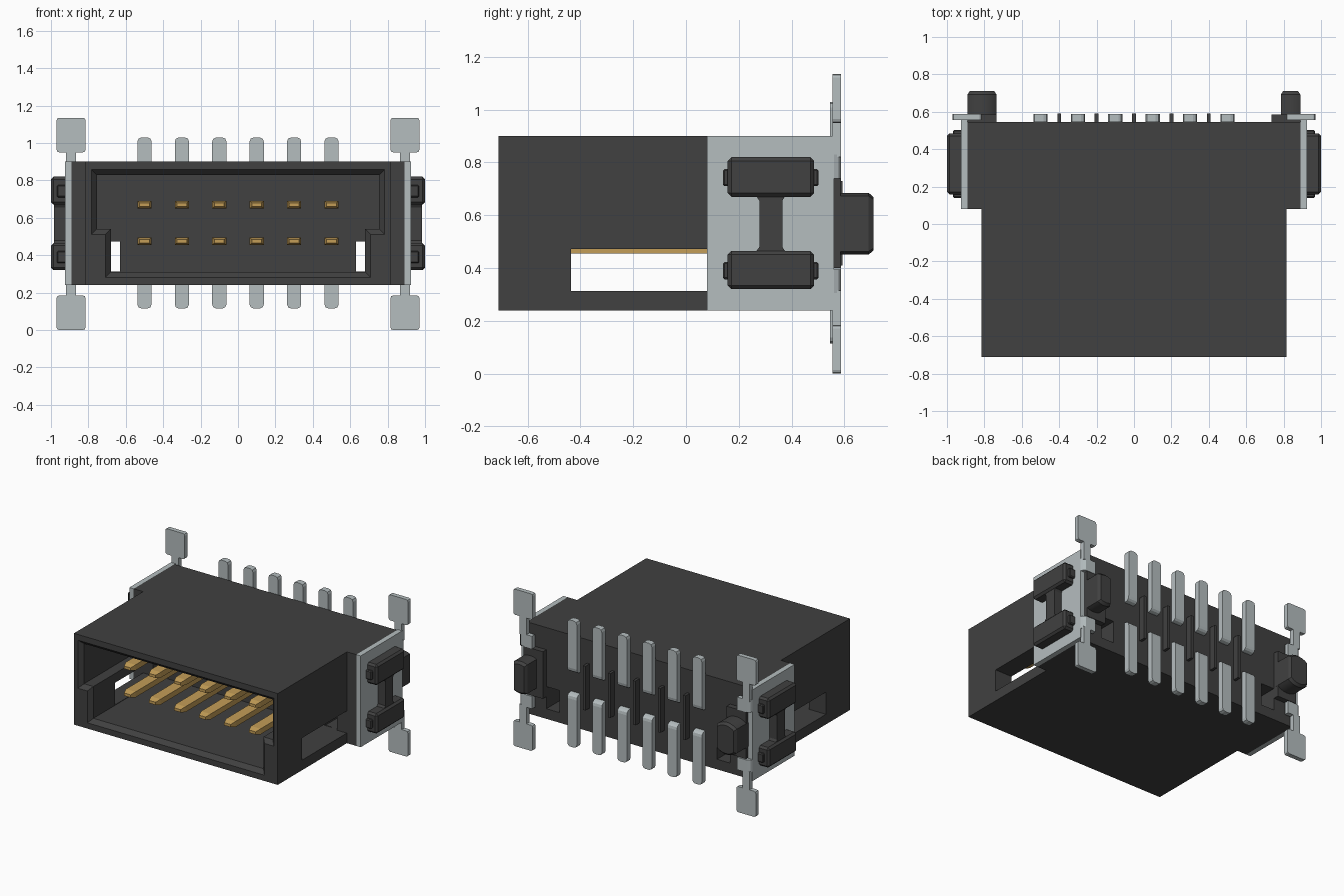
import bpy, bmesh, math

cube = bpy.data.objects.get("Cube")
if cube:
    bpy.data.objects.remove(cube, do_unlink=True)


def material(name, rgb):
    m = bpy.data.materials.new(name)
    m.use_nodes = True
    m.diffuse_color = (*rgb, 1)
    m.node_tree.nodes["Principled BSDF"].inputs["Base Color"].default_value = (*rgb, 1)
    return m


DARK = material("dark plastic", (0.052, 0.052, 0.052))
SILVER = material("silver metal", (0.46, 0.51, 0.52))
GOLD = material("gold contact", (0.55, 0.34, 0.095))


def loft(name, sections, axis, mat, bevel=0.0, pick=None, segments=2):
    """Join matching outlines [(position on axis, points), ...] into a solid."""
    place = {"x": lambda p, d: (d, p[0], p[1]),
             "y": lambda p, d: (p[0], d, p[1]),
             "z": lambda p, d: (p[0], p[1], d)}[axis]
    bm = bmesh.new()
    rings = [[bm.verts.new(place(p, d)) for p in pts] for d, pts in sections]
    n = len(rings[0])
    bm.faces.new(rings[0])
    bm.faces.new(rings[-1][::-1])
    for a, b in zip(rings, rings[1:]):
        for i in range(n):
            bm.faces.new((a[i], b[i], b[(i + 1) % n], a[(i + 1) % n]))
    bmesh.ops.recalc_face_normals(bm, faces=bm.faces)
    if bevel:
        edges = [e for e in bm.edges if pick is None or pick(*[v.co for v in e.verts])]
        bmesh.ops.bevel(bm, geom=edges, offset=bevel, segments=segments,
                        profile=0.5, affect='EDGES')
    mesh = bpy.data.meshes.new(name)
    bm.to_mesh(mesh)
    bm.free()
    mesh.materials.append(mat)
    ob = bpy.data.objects.new(name, mesh)
    bpy.context.collection.objects.link(ob)
    return ob


def prism(name, pts, axis, a, b, mat, **kw):
    return loft(name, [(a, pts), (b, pts)], axis, mat, **kw)


def rect(a, b, c, d):
    return [(a, c), (b, c), (b, d), (a, d)]


def box(name, x, y, z, mat, **kw):
    return prism(name, rect(*x, *y), "z", *z, mat, **kw)


def activate(ob):
    bpy.ops.object.select_all(action='DESELECT')
    ob.select_set(True)
    bpy.context.view_layer.objects.active = ob


def cut(ob, cutter):
    activate(ob)
    mod = ob.modifiers.new("cut", 'BOOLEAN')
    mod.operation = 'DIFFERENCE'
    mod.solver = 'EXACT'
    mod.object = cutter
    bpy.ops.object.modifier_apply(modifier=mod.name)
    bpy.data.objects.remove(cutter, do_unlink=True)


# Housing: narrow front, wider rear shoulders
housing = prism("housing", [(-.815, -.71), (.815, -.71), (.815, .08), (.89, .08),
                            (.89, .545), (-.89, .545), (-.89, .08), (-.815, .08)],
                "z", .24, .9, DARK)


def tee(c):
    """Stepped socket outline, grown outwards by c."""
    w, n = .755 + c, .68 + c
    return [(-n, .31 - c), (n, .31 - c), (n, .54 - c), (w, .54 - c),
            (w, .83 + c), (-w, .83 + c), (-w, .54 - c), (-n, .54 - c)]


# Socket with chamfered mouth
cut(housing, loft("socket_cutter", [(-.72, tee(.038)), (-.68, tee(0)), (.1, tee(0))], "y", DARK))
for s in (1, -1):
    # Side window, then its passage through the rear wall
    cut(housing, box("window_cutter", sorted((s * .63, s * .86)), (-.435, .079),
                     (.313, .473), DARK))
    cut(housing, box("passage_cutter", sorted((s * .63, s * .735)), (.05, .6),
                     (.313, .473), DARK))


def mirrored(pts, s):
    return [(s * x, y) for x, y in pts]


def flip(pts, up, centre):
    return pts if up else [(a, 2 * centre - b) for a, b in pts]


# Contacts: gold pins in front, silver bent tails behind
for row, up in (("upper", True), ("lower", False)):
    zc = .67 if up else .475
    for i in range(6):
        x = (i - 2.5) * .2
        big = rect(x - .038, x + .038, zc - .02, zc + .02)
        tip = rect(x - .026, x + .026, zc - .010, zc + .010)
        loft(f"{row}_pin_{i + 1}", [(-.55, tip), (-.51, big), (.12, big)], "y", GOLD)
        profile = flip([(.5, .65), (.555, .65), (.573, .655), (.584, .666), (.588, .684),
                        (.588, 1.03), (.545, 1.03), (.545, .70), (.535, .69), (.5, .69)],
                       up, .5725)
        end = 1.03 if up else .115
        prism(f"{row}_tail_{i + 1}", profile, "x", x - .038, x + .038, SILVER, bevel=.022,
              pick=lambda a, b: abs(a.z - end) < .001 and abs(b.z - end) < .001
              and abs(a.x - b.x) < .001)

# Thin ribs between the tails
for i in range(5):
    x = (i - 2) * .2
    box(f"rear_rib_{i + 1}", (x - .01, x + .01), (.53, .592), (.41, .73), DARK)

ZM = .5675
for side, s in (("left", 1), ("right", -1)):
    # Side shield plate with waisted opening around the latch
    plate = box(f"{side}_shield", sorted((s * .89, s * .925)), (.08, .56), (.24, .9), SILVER)

    # Rear bends, necks and solder tabs
    for row, up in (("upper", True), ("lower", False)):
        def zr(a, b):
            return (a, b) if up else (2 * ZM - b, 2 * ZM - a)
        bend = [(.925, .52), (.925, .56), (.918, .577), (.902, .588), (.82, .588),
                (.82, .555), (.885, .555), (.89, .55), (.89, .52)]
        prism(f"{side}_{row}_bend", mirrored(bend, s), "z", *zr(.74, .83), SILVER)
        box(f"{side}_{row}_neck", sorted((s * .865, s * .92)), (.555, .588),
            zr(.82, .96), SILVER)
        box(f"{side}_{row}_solder_tab", sorted((s * .815, s * .97)), (.555, .588),
            zr(.95, 1.135), SILVER, bevel=.014,
            pick=lambda a, b: abs(a.y - b.y) > .01)

    # I-shaped latch: two bars with end nubs, joined by a web
    for row, z0, z1 in (("upper", .67, .82), ("lower", .32, .465)):
        box(f"{side}_{row}_latch_bar", sorted((s * .88, s * 1.0)), (.158, .485), (z0, z1),
            DARK, bevel=.014, segments=1)
        mid = (z0 + z1) / 2
        box(f"{side}_{row}_latch_nubs", sorted((s * .92, s * .968)), (.14, .502),
            (mid - .035, mid + .03), DARK, bevel=.006, segments=1)
    web = [(.255, .45), (.385, .45), (.365, .48), (.365, .655), (.385, .69), (.255, .69),
           (.278, .655), (.278, .48)]
    prism(f"{side}_latch_web", web, "x", s * .88, s * .985, DARK)

    # Rear pad and flat-sided locating peg
    box(f"{side}_rear_pad", sorted((s * .735, s * .89)), (.53, .585), (.4, .74), DARK)
    half, cx = (.0525, .8375) if s > 0 else (.078, .8125)

    def disc(r, h):
        lim = math.acos(h / r)
        arc = [lim + (math.pi - 2 * lim) * k / 16 for k in range(17)]
        ang = arc + [a + math.pi for a in arc]
        return [(s * cx + r * math.cos(a), .568 + r * math.sin(a)) for a in ang]

    peg = loft(f"{side}_locating_peg", [(.56, disc(.117, half)), (.692, disc(.117, half)),
                                        (.71, disc(.101, half - .012))], "y", DARK)
    activate(peg)
    bpy.ops.object.shade_smooth_by_angle(angle=math.radians(30))

bpy.ops.object.select_all(action='DESELECT')
